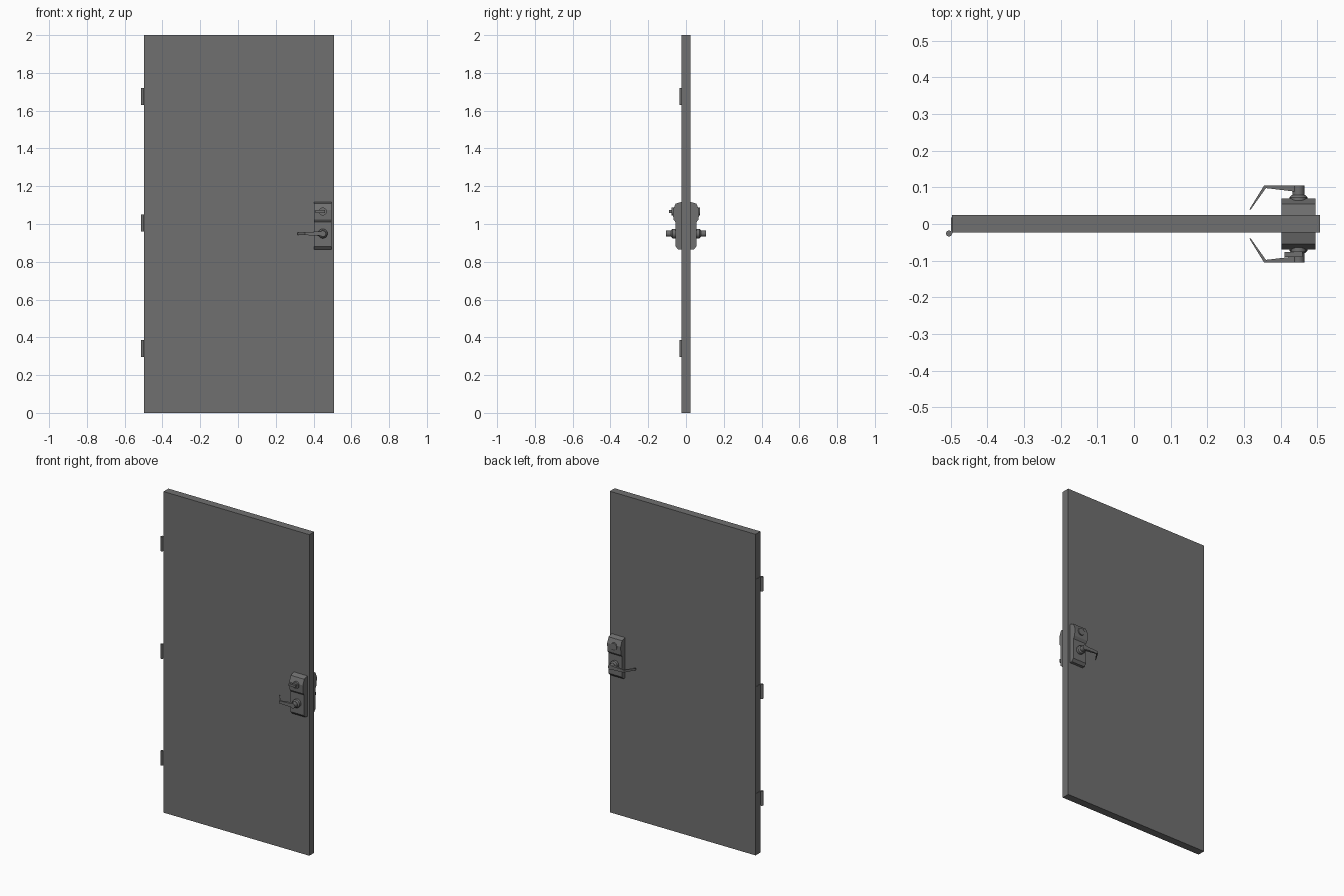
import bpy, bmesh, math
from mathutils import Matrix, Vector

cube = bpy.data.objects.get("Cube")
if cube:
    bpy.data.objects.remove(cube, do_unlink=True)

GREY = (0.16, 0.16, 0.16, 1)
metal = bpy.data.materials.new("grey metal")
metal.use_nodes = True
metal.diffuse_color = GREY
metal.node_tree.nodes["Principled BSDF"].inputs["Base Color"].default_value = GREY


def finish(name, bm, smooth=False):
    bmesh.ops.recalc_face_normals(bm, faces=bm.faces)
    mesh = bpy.data.meshes.new(name)
    bm.to_mesh(mesh)
    bm.free()
    obj = bpy.data.objects.new(name, mesh)
    bpy.context.collection.objects.link(obj)
    mesh.materials.append(metal)
    if smooth:
        bpy.ops.object.select_all(action='DESELECT')
        obj.select_set(True)
        bpy.context.view_layer.objects.active = obj
        bpy.ops.object.shade_smooth_by_angle(angle=math.radians(35))
    return obj


def box(name, low, high):
    low, high = Vector(low), Vector(high)
    bm = bmesh.new()
    bmesh.ops.create_cube(bm, size=1, matrix=Matrix.Translation((low + high) / 2)
                          @ Matrix.Diagonal((high - low).to_4d()))
    return finish(name, bm)


def cylinder(name, start, end, r1, r2=None, sides=24):
    start, end = Vector(start), Vector(end)
    axis = end - start
    turn = axis.to_track_quat('Z', 'Y').to_matrix().to_4x4()
    bm = bmesh.new()
    bmesh.ops.create_cone(bm, cap_ends=True, segments=sides, radius1=r1,
                          radius2=r1 if r2 is None else r2, depth=axis.length,
                          matrix=Matrix.Translation((start + end) / 2) @ turn)
    return finish(name, bm, True)


def extrude(name, points, offset):
    bm = bmesh.new()
    face = bm.faces.new([bm.verts.new(p) for p in points])
    out = bmesh.ops.extrude_face_region(bm, geom=[face])["geom"]
    bmesh.ops.translate(bm, vec=offset,
                        verts=[v for v in out if isinstance(v, bmesh.types.BMVert)])
    return finish(name, bm)


# Door leaf
box("door_panel", (-0.497, -0.023, 0), (0.508, 0.025, 2))

# Hinges on the edge
for label, z in (("lower", 0.295), ("middle", 0.96), ("upper", 1.63)):
    cylinder(label + "_hinge_knuckle", (-0.505, -0.026, z), (-0.505, -0.026, z + 0.09), 0.008)
    box(label + "_hinge_leaf", (-0.5, -0.026, z), (-0.496, 0.018, z + 0.09))

# Lock case profile: distance from the middle of the door, height
CASE = [(0.02, 1.118), (0.055, 1.108), (0.069, 1.075), (0.067, 1.025), (0.056, 1.01),
        (0.056, 0.882), (0.042, 0.866), (0.02, 0.866)]
# Lever outline: x, distance from the middle of the door
LEVER = [(0.449, 0.105), (0.355, 0.105), (0.315, 0.04), (0.319, 0.04),
         (0.36, 0.098), (0.435, 0.089), (0.449, 0.089)]
X, LEVER_Z, TURN_Z = 0.449, 0.949, 1.066

# The same lock set on both sides
for side, s in (("front", -1), ("back", 1)):
    extrude(side + "_lock_case", [(0.402, s * y, z) for y, z in CASE], (0.093, 0, 0))
    cylinder(side + "_rosette", (X, s * 0.05, LEVER_Z), (X, s * 0.072, LEVER_Z), 0.025)
    cylinder(side + "_rosette_rim", (X, s * 0.072, LEVER_Z), (X, s * 0.079, LEVER_Z), 0.025, 0.018)
    cylinder(side + "_spindle", (X, s * 0.07, LEVER_Z), (X, s * 0.105, LEVER_Z), 0.016)
    lever = extrude(side + "_lever", [(x, s * y, LEVER_Z - 0.012) for x, y in LEVER], (0, 0, 0.024))
    # Narrow the lever towards its tip
    for v in lever.data.vertices:
        if v.co.x < 0.4:
            v.co.z = LEVER_Z + (v.co.z - LEVER_Z) * (0.65 if v.co.x > 0.33 else 0.5)

# Thumb turn at the front, key cylinder at the back
cylinder("thumb_turn_disc", (X, -0.06, TURN_Z), (X, -0.077, TURN_Z), 0.021)
box("thumb_turn_bar", (0.411, -0.09, TURN_Z - 0.007), (0.46, -0.077, TURN_Z + 0.007))
cylinder("key_cylinder", (X, 0.06, TURN_Z), (X, 0.074, TURN_Z), 0.022)
